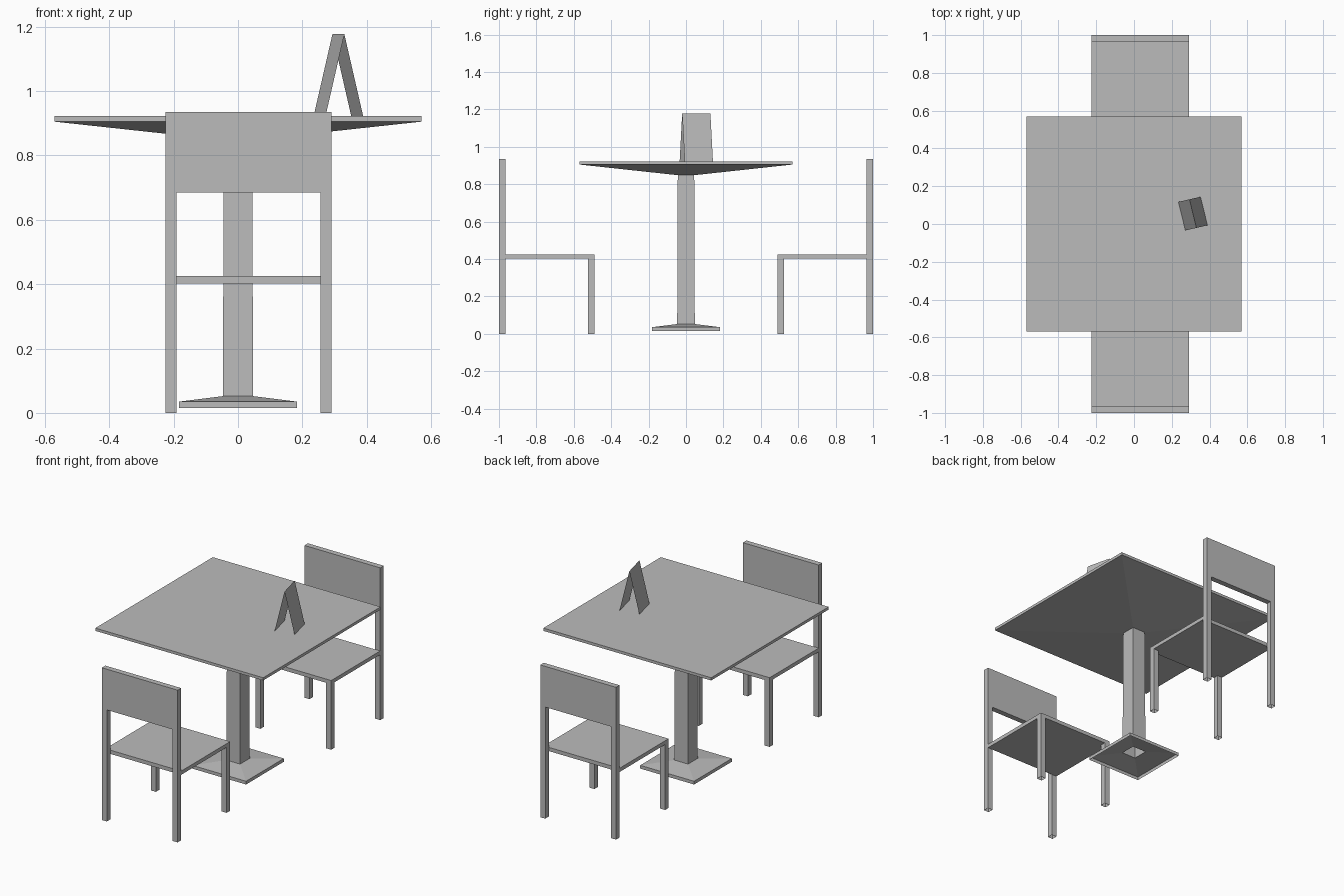
import bpy
import bmesh
from mathutils import Vector

cube = bpy.data.objects.get("Cube")
if cube:
    bpy.data.objects.remove(cube)

grey = bpy.data.materials.new("plain_grey")
grey.use_nodes = True
grey.diffuse_color = (0.5, 0.5, 0.5, 1)
grey.node_tree.nodes["Principled BSDF"].inputs["Base Color"].default_value = (0.5, 0.5, 0.5, 1)


def finish(name, bm):
    mesh = bpy.data.meshes.new(name)
    bm.to_mesh(mesh)
    bm.free()
    mesh.materials.append(grey)
    obj = bpy.data.objects.new(name, mesh)
    bpy.context.collection.objects.link(obj)
    return obj


def loft(name, rings, bottom=False, top=False):
    """Stack rectangular rings (x0, x1, y0, y1, z) into flat-sided walls."""
    bm = bmesh.new()
    loops = [[bm.verts.new((x, y, z)) for x, y in ((x0, y0), (x1, y0), (x1, y1), (x0, y1))]
             for x0, x1, y0, y1, z in rings]
    for low, high in zip(loops, loops[1:]):
        for i in range(4):
            j = (i + 1) % 4
            bm.faces.new((low[i], low[j], high[j], high[i]))
    if bottom:
        bm.faces.new(loops[0][::-1])
    if top:
        bm.faces.new(loops[-1])
    return finish(name, bm)


def square(half, z):
    return (-half, half, -half, half, z)


def box(name, xs, ys, zs, bottom=True):
    ys = sorted(ys)
    return loft(name, [(*xs, *ys, z) for z in zs], bottom, True)


# Pedestal table: hollow foot, square column, top with a tapered underside
loft("table_foot", [square(0.183, 0.015), square(0.183, 0.035), square(0.047, 0.052)])
loft("table_column", [square(0.047, 0.052), square(0.044, 0.85)])
loft("table_top", [square(0.044, 0.848), square(0.57, 0.905), square(0.57, 0.922)], top=True)

# Two chairs facing each other across the table
LEFT, RIGHT, LEG = 0.29, -0.225, 0.034
SEAT_LOW, SEAT_HIGH = 0.402, 0.425
PANEL_LOW, PANEL_HIGH = 0.685, 0.935
for label, s in (("front", -1), ("back", 1)):
    inner, outer = 0.49 * s, 1.0 * s
    post = (outer, outer - LEG * s)
    for side, x in (("right", RIGHT), ("left", LEFT - LEG)):
        xs = (x, x + LEG)
        box(f"{label}_chair_{side}_leg", xs, (inner, inner + LEG * s), (0, SEAT_LOW), False)
        box(f"{label}_chair_{side}_post", xs, post, (0, PANEL_LOW), False)
    box(f"{label}_chair_seat", (RIGHT, LEFT), (inner, post[1]), (SEAT_LOW, SEAT_HIGH))
    box(f"{label}_chair_backrest", (RIGHT, LEFT), post, (PANEL_LOW, PANEL_HIGH))

# Folded card: two thin sheets meeting at a ridge
bm = bmesh.new()
centre = Vector((0.312, 0.055, 0.922))
along = Vector((0.0185, -0.0755, 0))
across = Vector((0.0585, 0.0135, 0))
rise = Vector((0, 0, 0.255))
right_foot, ridge, left_foot = [
    [bm.verts.new(centre + offset + along * t) for t in (-1, 1)]
    for offset in (-across, rise, across)]
for a, b in ((right_foot, ridge), (ridge, left_foot)):
    bm.faces.new((a[0], a[1], b[1], b[0]))
finish("folded_card", bm)
